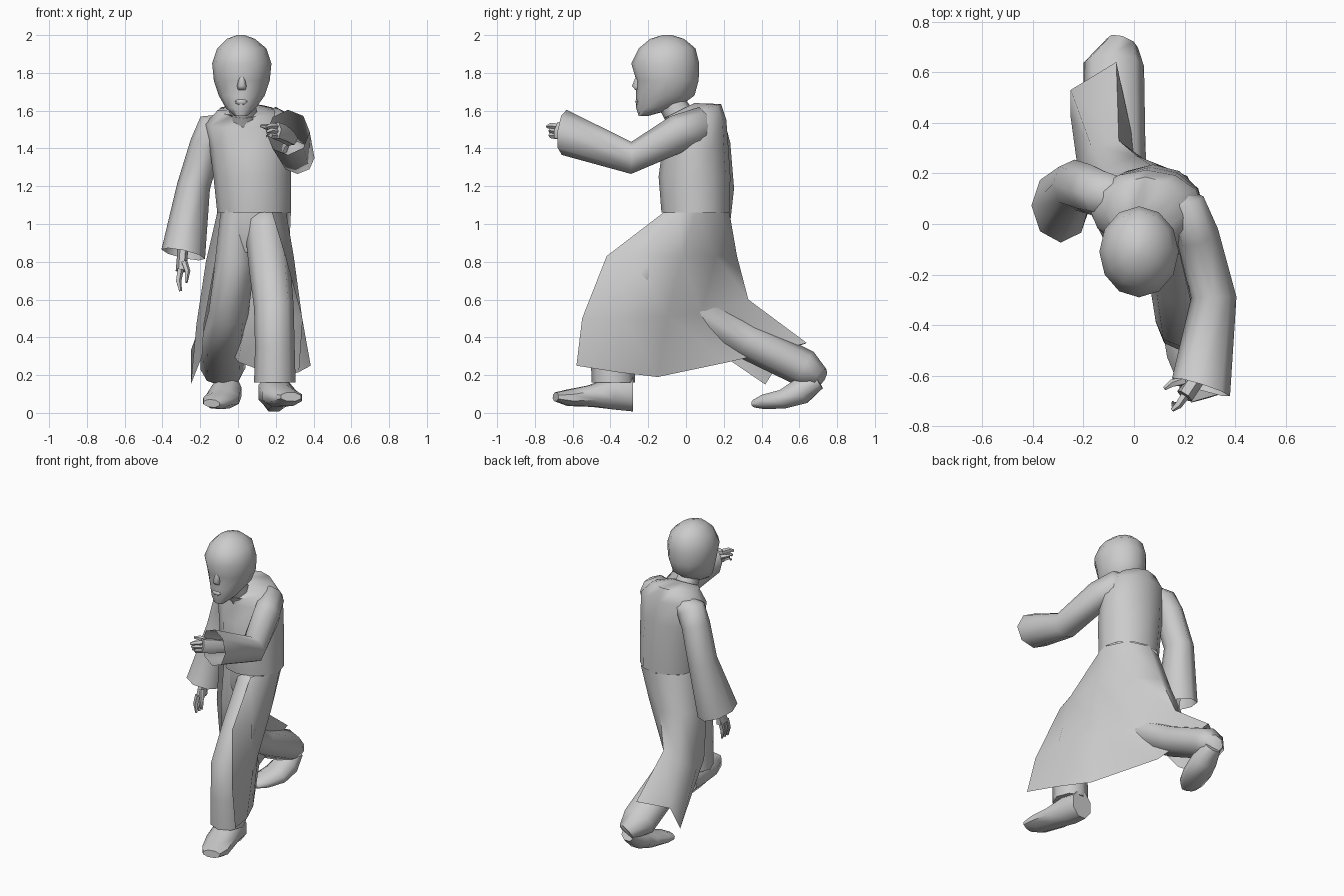
import bpy, bmesh, math
from mathutils import Vector


def finish(name, bm, angle=50):
    bmesh.ops.recalc_face_normals(bm, faces=bm.faces)
    me = bpy.data.meshes.new(name)
    bm.to_mesh(me)
    bm.free()
    ob = bpy.data.objects.new(name, me)
    bpy.context.collection.objects.link(ob)
    bpy.ops.object.select_all(action='DESELECT')
    ob.select_set(True)
    bpy.context.view_layer.objects.active = ob
    bpy.ops.object.shade_smooth_by_angle(angle=math.radians(angle))
    return ob


def loft(name, stations, n=8, caps=(True, True), phase=0.0):
    """Elliptical rings along a path: (x, y, z, half width, half depth[, ring normal])."""
    bm = bmesh.new()
    pts = [Vector(s[:3]) for s in stations]
    rings = []
    for i, s in enumerate(stations):
        if len(s) > 5:
            d = Vector(s[5]).normalized()
        else:
            a, b = pts[max(i - 1, 0)], pts[min(i + 1, len(pts) - 1)]
            d = (b - a).normalized()
        u = Vector((1, 0, 0))
        u = (u - d * u.dot(d)).normalized()
        v = d.cross(u)
        ring = []
        for k in range(n):
            t = 2 * math.pi * k / n + phase
            ring.append(bm.verts.new(pts[i] + u * s[3] * math.cos(t) + v * s[4] * math.sin(t)))
        rings.append(ring)
    for a, b in zip(rings, rings[1:]):
        for k in range(n):
            j = (k + 1) % n
            bm.faces.new((a[k], a[j], b[j], b[k]))
    if caps[0]:
        bm.faces.new(rings[0])
    if caps[1]:
        bm.faces.new(rings[-1])
    return finish(name, bm, 60)


def sheet(name, rows):
    bm = bmesh.new()
    grid = [[bm.verts.new(p) for p in row] for row in rows]
    for a, b in zip(grid, grid[1:]):
        for k in range(len(a) - 1):
            bm.faces.new((a[k], a[k + 1], b[k + 1], b[k]))
    return finish(name, bm, 70)


UP = (0, 0, 1)
DOWN = (0, 0, -1)

# Head, nose, lips and neck
loft("head", [
    (0.015, -0.225, 1.572, 0.035, 0.025, UP), (0.015, -0.155, 1.615, 0.08, 0.11, UP),
    (0.02, -0.11, 1.68, 0.122, 0.155, UP), (0.02, -0.098, 1.76, 0.148, 0.165, UP),
    (0.02, -0.11, 1.85, 0.157, 0.18, UP), (0.02, -0.10, 1.93, 0.13, 0.15, UP),
    (0.015, -0.10, 1.98, 0.075, 0.09, UP), (0.015, -0.10, 2.0, 0.02, 0.025, UP)], n=12)
loft("nose", [(0.02, -0.252, 1.79, 0.012, 0.012, UP), (0.02, -0.262, 1.73, 0.025, 0.028, UP),
              (0.02, -0.258, 1.71, 0.02, 0.012, UP)], n=6)
loft("lips", [(0.017, -0.255, 1.66, 0.02, 0.01, UP), (0.017, -0.257, 1.648, 0.035, 0.014, UP),
              (0.017, -0.25, 1.63, 0.025, 0.012, UP)], n=6)
loft("neck", [(0.03, -0.01, 1.53, 0.08, 0.08), (0.02, -0.10, 1.68, 0.065, 0.07)])

# Coat body
loft("coat_body", [
    (0.085, 0.05, 1.06, 0.195, 0.18, UP), (0.075, 0.045, 1.25, 0.205, 0.19, UP),
    (0.065, 0.05, 1.40, 0.215, 0.175, UP), (0.05, 0.06, 1.53, 0.225, 0.155, (0, -0.15, 1)),
    (0.045, 0.045, 1.60, 0.155, 0.145, (0, -0.25, 1)),
    (0.03, -0.035, 1.60, 0.085, 0.09, (0, -0.5, 1))], n=12, caps=(False, True))

# Coat skirt, open at the front, from the leading edge round to the trailing edge
sheet("coat_skirt", [
    [(0.18, -0.12, 1.06), (0.255, -0.04, 1.06), (0.28, 0.05, 1.06), (0.21, 0.19, 1.06),
     (0.07, 0.23, 1.06), (-0.06, 0.17, 1.06), (-0.11, 0.04, 1.06), (-0.09, -0.08, 1.06)],
    [(0.25, -0.42, 0.83), (0.295, -0.27, 0.83), (0.27, -0.02, 0.83), (0.17, 0.16, 0.83),
     (0.01, 0.27, 0.83), (-0.12, 0.22, 0.82), (-0.17, 0.08, 0.80), (-0.12, -0.06, 0.80)],
    [(0.34, -0.55, 0.50), (0.34, -0.33, 0.50), (0.22, -0.10, 0.51), (0.05, 0.08, 0.53),
     (-0.06, 0.33, 0.60), (-0.17, 0.31, 0.55), (-0.22, 0.20, 0.47), (-0.18, 0.06, 0.47)],
    [(0.385, -0.58, 0.25), (0.32, -0.36, 0.215), (0.22, -0.15, 0.19), (0.0, 0.23, 0.27),
     (-0.07, 0.64, 0.37), (-0.25, 0.53, 0.33), (-0.25, 0.42, 0.15), (-0.19, 0.20, 0.30)]])

# Trousers
loft("trouser_hips", [(0.07, 0.04, 1.09, 0.17, 0.15, UP), (0.07, 0.03, 0.96, 0.165, 0.14, UP),
                      (0.07, 0.02, 0.85, 0.08, 0.10, UP)], n=10)
loft("front_leg", [(0.135, 0.03, 1.08, 0.10, 0.13, DOWN), (0.15, -0.05, 0.94, 0.11, 0.135),
                   (0.17, -0.22, 0.75, 0.11, 0.125),
                   (0.19, -0.38, 0.56, 0.105, 0.115), (0.195, -0.39, 0.35, 0.105, 0.115),
                   (0.195, -0.385, 0.16, 0.11, 0.115, DOWN)])
loft("rear_leg", [(0.0, 0.03, 1.08, 0.09, 0.13, DOWN), (-0.015, 0.03, 0.80, 0.105, 0.125),
                  (-0.05, 0.07, 0.53, 0.105, 0.11), (-0.075, 0.32, 0.385, 0.12, 0.10),
                  (-0.08, 0.63, 0.235, 0.12, 0.10), (-0.045, 0.715, 0.185, 0.065, 0.055)])

# Shoes, heel to toe
loft("front_shoe", [(0.19, -0.28, 0.10, 0.075, 0.10, (0, -1, 0)),
                    (0.195, -0.38, 0.11, 0.095, 0.10, (0, -1, 0)),
                    (0.22, -0.50, 0.09, 0.10, 0.062), (0.26, -0.62, 0.08, 0.09, 0.047),
                    (0.28, -0.69, 0.085, 0.06, 0.025)], phase=math.pi / 8)
loft("rear_shoe", [(-0.055, 0.70, 0.17, 0.055, 0.05), (-0.06, 0.61, 0.115, 0.085, 0.075),
                   (-0.08, 0.52, 0.075, 0.095, 0.055), (-0.115, 0.42, 0.06, 0.08, 0.042),
                   (-0.14, 0.365, 0.05, 0.05, 0.022)], phase=math.pi / 8)

# Wide sleeves, open at the cuffs
loft("raised_sleeve", [(0.10, 0.11, 1.50, 0.07, 0.08, (0.7, -0.7, 0)),
                       (0.20, 0.08, 1.52, 0.08, 0.10, (0.4, -1, -0.1)),
                       (0.25, -0.04, 1.48, 0.085, 0.10),
                       (0.315, -0.29, 1.35, 0.09, 0.085),
                       (0.265, -0.645, 1.485, 0.12, 0.12, (-0.3, -0.95, 0.1))], caps=(True, False))
loft("hanging_sleeve", [(-0.01, 0.10, 1.55, 0.05, 0.07, (-1, 0, -1)),
                        (-0.12, 0.12, 1.515, 0.095, 0.09, (-0.7, 0.1, -1)),
                        (-0.17, 0.135, 1.42, 0.085, 0.10),
                        (-0.235, 0.155, 1.20, 0.088, 0.10),
                        (-0.29, 0.07, 0.84, 0.118, 0.145, (-0.22, -0.15, -1))], caps=(True, False))


# Hands: wrist and palm, then tapered fingers
def hand(name, palm, fingers):
    loft(name + "_palm", palm, n=6)
    for i, path in enumerate(fingers):
        loft(f"{name}_finger_{i + 1}",
             [(*p, r, r) for p, r in zip(path, (0.018, 0.016, 0.008))], n=5)


hand("raised_hand",
     [(0.28, -0.52, 1.45, 0.04, 0.04), (0.24, -0.62, 1.48, 0.035, 0.05),
      (0.20, -0.68, 1.495, 0.035, 0.05)],
     [((0.20, -0.68, z), (0.175, -0.715, z + 0.005), (0.15, -0.735 + o, z))
      for z, o in ((1.515, 0), (1.49, 0.015), (1.465, 0.03))]
     + [((0.20, -0.62, 1.50), (0.15, -0.63, 1.515), (0.12, -0.65, 1.52))])
hand("hanging_hand",
     [(-0.285, 0.07, 0.95, 0.035, 0.035), (-0.295, 0.045, 0.83, 0.028, 0.035),
      (-0.30, 0.035, 0.75, 0.03, 0.045)],
     [((-0.305, y, 0.76), (-0.315, y - 0.01, 0.70), (-0.305, y - 0.015, 0.645))
      for y in (0.00, 0.03, 0.06)]
     + [((-0.285, 0.01, 0.80), (-0.268, -0.01, 0.75), (-0.275, -0.02, 0.69))])
